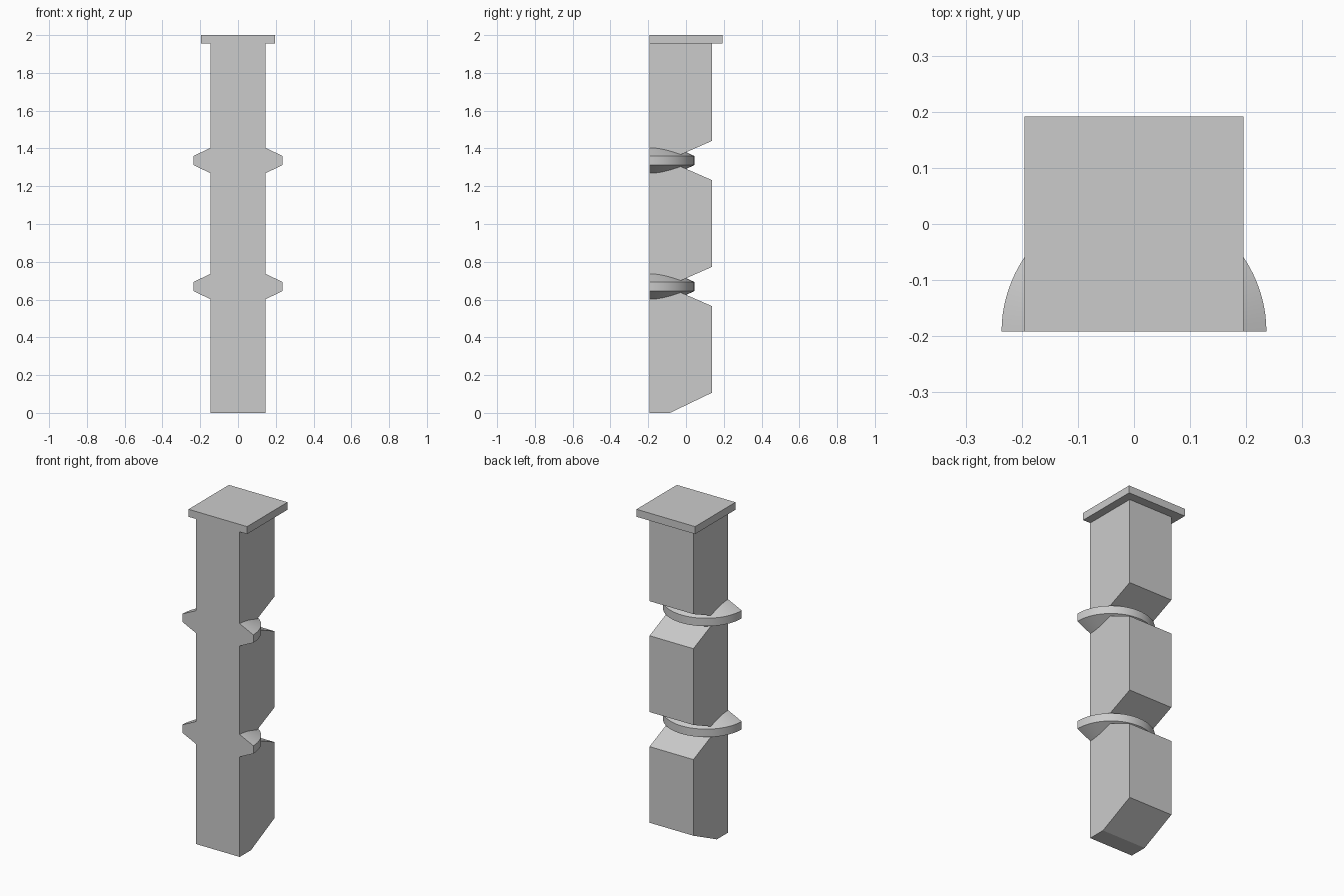
import bpy, bmesh, math
from mathutils import Vector

cube = bpy.data.objects.get("Cube")
if cube:
    bpy.data.objects.remove(cube, do_unlink=True)

FRONT, BACK = -0.192, 0.138      # flat front plane and back of the shaft
HALF = 0.146                     # half width of the shaft
CAP_Z = 1.955

stone = bpy.data.materials.new("grey stone")
stone.use_nodes = True
GREY = (0.6, 0.6, 0.6, 1)
stone.diffuse_color = GREY
stone.node_tree.nodes["Principled BSDF"].inputs["Base Color"].default_value = GREY


def finish(name, bm, smooth=False):
    bmesh.ops.remove_doubles(bm, verts=bm.verts, dist=1e-5)
    bmesh.ops.recalc_face_normals(bm, faces=bm.faces)
    mesh = bpy.data.meshes.new(name)
    bm.to_mesh(mesh)
    bm.free()
    mesh.materials.append(stone)
    ob = bpy.data.objects.new(name, mesh)
    bpy.context.collection.objects.link(ob)
    if smooth:
        bpy.ops.object.select_all(action='DESELECT')
        ob.select_set(True)
        bpy.context.view_layer.objects.active = ob
        bpy.ops.object.shade_smooth_by_angle(angle=math.radians(25))
    return ob


def extrude_side(name, profile, half):
    """Extrude a (y, z) side profile across x."""
    bm = bmesh.new()
    face = bm.faces.new([bm.verts.new((-half, y, z)) for y, z in profile])
    moved = bmesh.ops.extrude_face_region(bm, geom=[face])["geom"]
    bmesh.ops.translate(bm, vec=(2 * half, 0, 0),
                        verts=[v for v in moved if isinstance(v, bmesh.types.BMVert)])
    # The starting face stays as the other side wall
    return finish(name, bm)


def half_ring(name, z):
    """Half collar with a bevelled rim, spun around the front plane."""
    bm = bmesh.new()
    section = [(HALF, -0.067), (0.236, -0.024), (0.236, 0.024), (HALF, 0.067)]
    start = bm.faces.new([bm.verts.new((r, FRONT, z + h)) for r, h in section])
    bmesh.ops.spin(bm, geom=[start] + start.edges[:] + start.verts[:],
                   cent=(0, FRONT, 0), axis=(0, 0, 1), angle=math.pi,
                   steps=48, use_duplicate=False)
    return finish(name, bm, smooth=True)


# Shaft: sloped foot and a V notch in the back at each collar
ring_heights = {"lower": 0.669, "upper": 1.336}
profile = [(FRONT, 0), (-0.085, 0), (BACK, 0.107)]
for z in ring_heights.values():
    profile += [(BACK, z - 0.104), (-0.1, z), (BACK, z + 0.104)]
profile += [(BACK, CAP_Z), (FRONT, CAP_Z)]
extrude_side("shaft", profile, HALF)

# Collars sitting in the notches
for place, z in ring_heights.items():
    half_ring(place + "_collar", z)

# Square cap plate
extrude_side("cap", [(FRONT, CAP_Z), (-FRONT, CAP_Z), (-FRONT, 2), (FRONT, 2)], 0.195)
